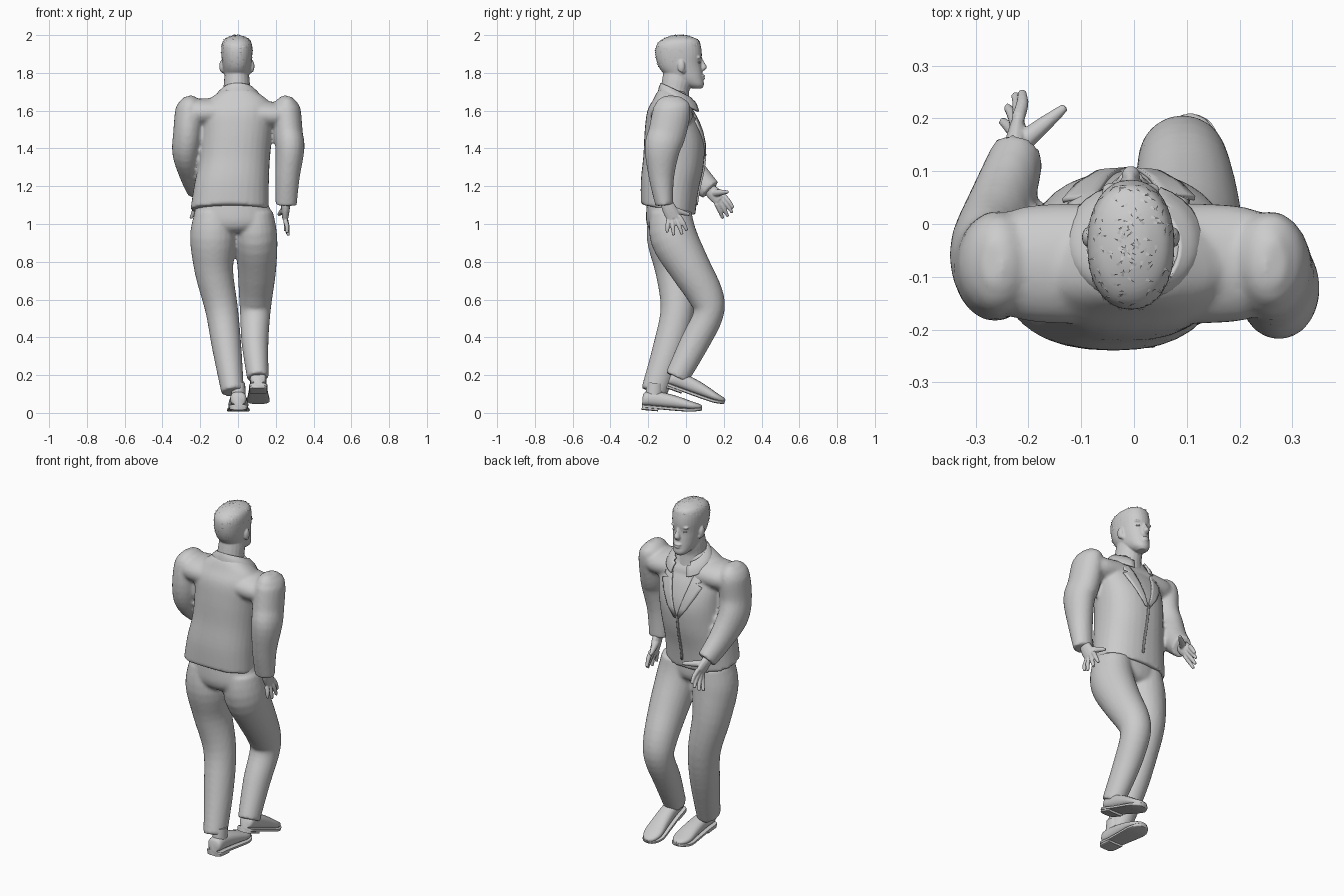
import bpy, bmesh, math, random
from mathutils import Vector
from mathutils.bvhtree import BVHTree

old = bpy.data.objects.get("Cube")
if old:
    bpy.data.objects.remove(old)

grey = bpy.data.materials.new("plain grey")
grey.use_nodes = True
COLOUR = (0.6, 0.6, 0.6, 1)
grey.diffuse_color = COLOUR
grey.node_tree.nodes["Principled BSDF"].inputs["Base Color"].default_value = COLOUR
parts = []


def finish(bm, name):
    bmesh.ops.recalc_face_normals(bm, faces=bm.faces)
    mesh = bpy.data.meshes.new(name)
    bm.to_mesh(mesh)
    bm.free()
    mesh.materials.append(grey)
    obj = bpy.data.objects.new(name, mesh)
    bpy.context.scene.collection.objects.link(obj)
    parts.append(obj)
    return obj


def spline(rows, steps):
    rows = [Vector(r) for r in rows]
    padded = [rows[0]] + rows + [rows[-1]]
    out = []
    for a, b, c, d in zip(padded, padded[1:], padded[2:], padded[3:]):
        for k in range(steps):
            t = k / steps
            out.append((b * 2 + (c - a) * t + (a * 2 - b * 5 + c * 4 - d) * t * t
                        + (b * 3 - a - c * 3 + d) * t ** 3) / 2)
    return out + [rows[-1]]


def tube(name, rows, sides=20, axis=None, power=2, hint=(1, 0, 0)):
    """Loft rounded sections; each row is x, y, z and two radii."""
    pts = spline(rows, 4)
    bm = bmesh.new()
    rings = []
    for i, p in enumerate(pts):
        ahead, behind = pts[min(i + 1, len(pts) - 1)], pts[max(i - 1, 0)]
        t = Vector(axis) if axis else Vector((ahead - behind)[:3])
        t.normalize()
        u = Vector(hint)
        u = (u - t * u.dot(t)).normalized()
        v = t.cross(u)
        ring = []
        for k in range(sides):
            ang = math.tau * k / sides
            c, s = math.cos(ang), math.sin(ang)
            c = math.copysign(abs(c) ** (2 / power), c)
            s = math.copysign(abs(s) ** (2 / power), s)
            ring.append(bm.verts.new(Vector(p[:3]) + u * c * max(p[3], .002)
                                     + v * s * max(p[4], .002)))
        rings.append(ring)
    for a, b in zip(rings, rings[1:]):
        for k in range(sides):
            j = (k + 1) % sides
            bm.faces.new((a[k], a[j], b[j], b[k]))
    bm.faces.new(rings[0])
    bm.faces.new(rings[-1])
    return finish(bm, name)


def ball(name, loc, size):
    bm = bmesh.new()
    bmesh.ops.create_uvsphere(bm, u_segments=16, v_segments=10, radius=1)
    for v in bm.verts:
        v.co = Vector(a * b for a, b in zip(v.co, size)) + Vector(loc)
    return finish(bm, name)


def fuse(name, objs, voxel, rounds):
    """Join overlapping pieces into one softly blended skin."""
    for o in objs[1:]:
        parts.remove(o)
    bpy.ops.object.select_all(action="DESELECT")
    for o in objs:
        o.select_set(True)
    bpy.context.view_layer.objects.active = objs[0]
    bpy.ops.object.join()
    objs[0].name = objs[0].data.name = name
    skin = objs[0].modifiers.new("skin", "REMESH")
    skin.mode, skin.voxel_size, skin.use_smooth_shade = "VOXEL", voxel, True
    soft = objs[0].modifiers.new("soften", "SMOOTH")
    soft.iterations = rounds


# Jacket body with a hem that drops towards the chest side
body = tube("jacket_body", [
    (-.045, -.095, 1.075, .207, .147), (-.035, -.087, 1.2, .198, .155),
    (-.02, -.067, 1.33, .188, .162), (-.01, -.06, 1.46, .19, .162),
    (-.005, -.07, 1.57, .195, .138), (0, -.075, 1.64, .17, .1),
    (0, -.07, 1.69, .11, .08), (0, -.06, 1.71, .08, .065)],
    sides=32, axis=(0, .2, 1), power=2.3)
scan = bmesh.new()
scan.from_mesh(body.data)
surface = BVHTree.FromBMesh(scan)
scan.free()


def plate(name, rows, across=4, out=.004):
    """Thin cloth panel laid on the jacket chest; rows are x, x, z."""
    bm = bmesh.new()
    grid = []
    for a, b, z in rows:
        line = []
        for k in range(across + 1):
            x = a + (b - a) * k / across
            hit = surface.ray_cast(Vector((x, 1, z)), Vector((0, -1, 0)))[0]
            line.append(bm.verts.new((x, (hit.y if hit else 0) + out, z)))
        grid.append(line)
    for p, q in zip(grid, grid[1:]):
        for k in range(across):
            bm.faces.new((p[k], p[k + 1], q[k + 1], q[k]))
    mod = finish(bm, name).modifiers.new("thickness", "SOLIDIFY")
    mod.thickness, mod.offset = .009, 0


# Lapels and front edge
for side, s in (("left", 1), ("right", -1)):
    plate(side + "_lapel", [(s * a - .01, s * b - .01, z) for a, b, z in (
        (.075, .1, 1.65), (.07, .112, 1.61), (.06, .115, 1.57), (.058, .085, 1.56),
        (.055, .125, 1.545), (.04, .1, 1.49), (.02, .06, 1.42), (0, .015, 1.36))])
plate("jacket_edge", [(-.02, -.01, 1.37 - .03 * k) for k in range(10)])

# Folded collar, open at the throat
collar = tube("collar", [(0, -.035, 1.645, .128, .122), (0, -.038, 1.675, .112, .112),
                         (0, -.045, 1.702, .084, .095)], sides=32, axis=(0, .45, .9))
bm = bmesh.new()
bm.from_mesh(collar.data)
bmesh.ops.delete(bm, geom=[f for f in bm.faces if len(f.verts) > 4 or (
    f.calc_center_median().y > 0 and abs(f.calc_center_median().x) < .045)],
    context="FACES")
bm.to_mesh(collar.data)
bm.free()
fold = collar.modifiers.new("thickness", "SOLIDIFY")
fold.thickness, fold.offset = .01, 0

# Sleeves with raised shoulders, fused to the body
yoke = tube("yoke", [(-.25, -.075, 1.59, .095, .07), (-.18, -.075, 1.59, .112, .075),
                     (0, -.075, 1.59, .115, .08), (.18, -.075, 1.575, .112, .072),
                     (.25, -.075, 1.58, .095, .07)], sides=24, hint=(0, 1, 0))
shoulder = [(.268, -.072, 1.675, .022, .04), (.262, -.073, 1.65, .055, .08),
            (.258, -.075, 1.6, .075, .1)]
left_arm = tube("left_sleeve", shoulder + [
    (.265, -.1, 1.48, .078, .1), (.275, -.125, 1.4, .077, .095),
    (.262, -.13, 1.25, .065, .068), (.255, -.115, 1.1, .056, .047)])
right_arm = tube("right_sleeve", [(-r[0],) + r[1:] for r in shoulder] + [
    (-.266, -.08, 1.48, .077, .103), (-.273, -.045, 1.38, .075, .1),
    (-.25, .04, 1.27, .063, .075), (-.222, .128, 1.18, .051, .06)])
fuse("jacket", [body, yoke, left_arm, right_arm], .01, 3)


# Hands: a flat palm with four spread fingers and a thumb
def hand(side, wrist, knuckles, spread, tips, thumb):
    w, k, sp = Vector(wrist), Vector(knuckles), Vector(spread)
    mid = w.lerp(k, .5)
    pieces = [tube("palm", [(*w, .025, .028), (*mid, .023, .038), (*k, .016, .037)], sides=12)]
    for i, tip in enumerate(tips):
        root, tip = k + sp * (i - 1.5), Vector(tip)
        bend = root.lerp(tip, .55) + Vector((.004, 0, .004))
        pieces.append(tube("finger", [(*root, .013, .013), (*bend, .012, .012),
                                      (*tip, .008, .008)], sides=10))
    th = Vector(thumb)
    pieces.append(tube("thumb", [(*mid, .022, .022), (*mid.lerp(th, .6), .015, .015),
                                 (*th, .008, .008)], sides=10))
    fuse(side + "_hand", pieces, .004, 2)


hand("left", (.253, -.112, 1.13), (.25, -.065, 1.03), (0, .019, .008),
     [(.26, -.1, .955), (.265, -.065, .94), (.262, -.02, .945), (.25, .005, .965)],
     (.215, .02, 1.05))
hand("right", (-.228, .11, 1.195), (-.22, .18, 1.13), (0, .013, .014),
     [(-.25, .195, 1.03), (-.24, .222, 1.04), (-.225, .245, 1.06), (-.212, .25, 1.085)],
     (-.13, .222, 1.17))

# Trousers: one straight leg and one bent leg, fused at the seat
seat = tube("seat", [(-.035, -.09, 1.14, .185, .115), (-.025, -.09, 1.03, .208, .122),
                     (-.025, -.087, .98, .19, .112), (-.025, -.085, .955, .12, .085)],
            sides=28, axis=(0, 0, 1))
right_leg = tube("right_leg", [
    (-.13, -.085, 1.06, .1, .11), (-.132, -.085, .93, .122, .123),
    (-.127, -.055, .75, .102, .107), (-.087, -.045, .55, .087, .09),
    (-.06, -.09, .35, .078, .084), (-.028, -.17, .11, .06, .07)], sides=24)
left_leg = tube("left_leg", [
    (.085, -.08, 1.06, .1, .11), (.095, -.065, .93, .113, .125),
    (.1, .02, .77, .103, .11), (.094, .105, .62, .089, .094),
    (.091, .118, .52, .08, .08), (.09, .045, .37, .071, .077),
    (.105, -.05, .185, .057, .064)], sides=24)
fuse("trousers", [seat, right_leg, left_leg], .01, 4)


# Shoes, built flat then tipped onto the toe
def shoe(side, loc, pitch):
    plan = [(-.158, .034), (-.14, .046), (-.07, .047), (.02, .053), (.1, .057),
            (.145, .038), (.16, .014)]
    lift = [0, 0, 0, 0, .002, .01, .014]
    tops = [.075, .09, .095, .082, .06, .045, .034]
    pieces = [
        tube(side + "_shoe", [(0, y, (.015 + h) / 2 + e / 2, r - .004, (h - .015) / 2)
                              for (y, r), e, h in zip(plan, lift, tops)],
             axis=(0, 1, 0), power=2.4),
        tube(side + "_sole", [(0, y, .012 + e, r + .003, .009)
                              for (y, r), e in zip(plan, lift)], axis=(0, 1, 0), power=5),
        tube(side + "_heel", [(0, y, .003, r, .011) for y, r in plan[:3]],
             axis=(0, 1, 0), power=5),
        tube(side + "_ankle", [(0, -.1, .06, .038, .046), (0, -.1, .14, .036, .042)],
             axis=(0, 0, 1))]
    for p in pieces:
        p.location = loc
        p.rotation_euler.x = math.radians(pitch)


shoe("right", (.002, -.077, .01), -5)
shoe("left", (.107, .045, .085), -20)

# Head and neck
X = -.006
neck = tube("neck", [(0, -.06, 1.62, .085, .085), (X, -.06, 1.7, .072, .076),
                     (X, -.048, 1.76, .068, .078), (X, -.04, 1.82, .06, .075)])
profile = [(1.718, .085, .03, .024), (1.737, .095, -.02, .045), (1.77, .091, -.085, .061),
           (1.81, .086, -.13, .07), (1.85, .081, -.152, .077), (1.9, .084, -.162, .082),
           (1.945, .078, -.157, .081), (1.975, .065, -.13, .068), (1.994, .02, -.085, .035),
           (1.999, -.01, -.05, .01)]
skull = tube("skull", [(X, (f + b) / 2, z, r, (f - b) / 2) for z, f, b, r in profile],
             sides=32, axis=(0, 0, 1), power=2.2)
bm = bmesh.new()
bm.from_mesh(skull.data)
spots = []
for f in bm.faces:
    c = f.calc_center_median()
    if c.z > 1.9 + .6 * c.y and len(f.verts) == 4:
        spots.append((c, f.normal.copy()))
bm.free()
nose = tube("nose", [(X, .07, 1.88, .008, .014), (X, .083, 1.853, .011, .016),
                     (X, .092, 1.828, .018, .019), (X, .08, 1.811, .014, .014)],
            sides=14, axis=(0, 0, 1))
features = [neck, nose, ball("lip", (X, .087, 1.784), (.025, .015, .007)),
            ball("lip", (X, .086, 1.77), (.021, .015, .007))]
for s in (1, -1):
    features += [ball("ear", (X + s * .08, -.025, 1.835), (.013, .02, .033)),
                 ball("lobe", (X + s * .073, -.014, 1.812), (.009, .012, .015)),
                 ball("brow", (X + s * .034, .066, 1.882), (.022, .013, .008))]
    ball(("left" if s > 0 else "right") + "_eye", (X + s * .032, .065, 1.856),
         (.014, .0115, .006))
fuse("head", [skull] + features, .0045, 3)

# Short loose hair tufts combed over the crown
random.seed(4)
bm = bmesh.new()
for centre, normal in random.sample(spots, min(170, len(spots))):
    lean = Vector((random.uniform(-1, 1), random.uniform(-1, .6), .1))
    lean = (lean - normal * lean.dot(normal)).normalized()
    wide = normal.cross(lean) * .003
    base, tip = centre + normal * .001, centre + lean * .016 + normal * .004
    bm.faces.new([bm.verts.new(p) for p in (base - wide, base + wide, tip)])
finish(bm, "hair_tufts")

# Smooth shading with crisp hems and edges
bpy.ops.object.select_all(action="DESELECT")
for p in parts:
    p.select_set(True)
bpy.context.view_layer.objects.active = parts[0]
bpy.ops.object.shade_smooth_by_angle(angle=math.radians(45))
